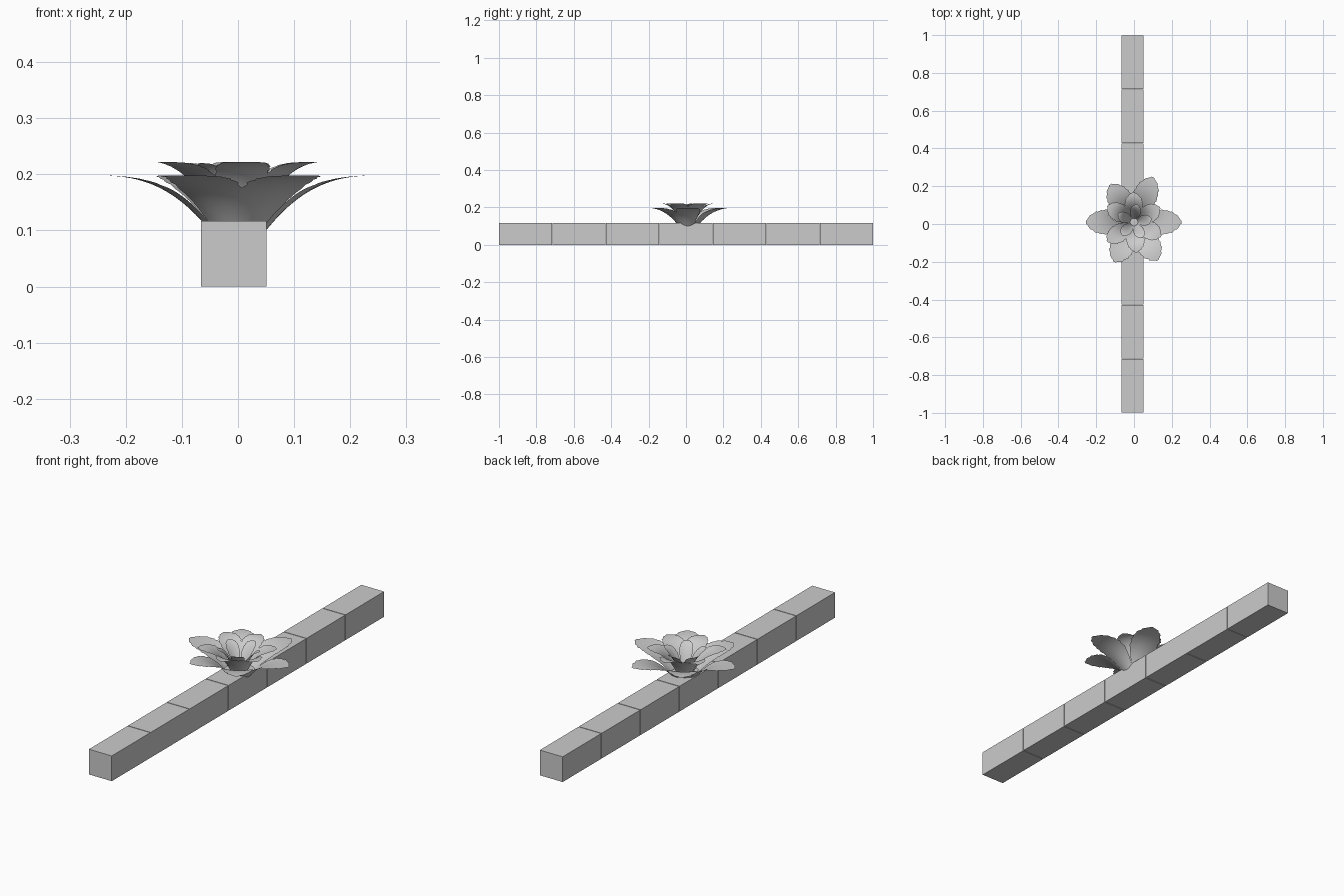
import bpy, bmesh, math, random
from mathutils import Matrix, Vector

if "Cube" in bpy.data.objects:
    bpy.data.objects.remove(bpy.data.objects["Cube"])

random.seed(4)


def make_object(name, bm):
    mesh = bpy.data.meshes.new(name)
    bm.to_mesh(mesh)
    bm.free()
    obj = bpy.data.objects.new(name, mesh)
    bpy.context.collection.objects.link(obj)
    return obj


# Row of seven blocks forming the beam, with hairline joints
def beam_block(index):
    bm = bmesh.new()
    pitch = 2 / 7
    y = -1 + pitch * (index + 0.5)
    bmesh.ops.create_cube(bm, size=1, matrix=Matrix.Translation((-0.0075, y, 0.0585))
                          @ Matrix.Diagonal((0.117, pitch - 0.003, 0.117, 1)))
    make_object(f"beam_block_{index + 1}", bm)


for i in range(7):
    beam_block(i)


# Half-width of a petal along its length (0 = root, 1 = tip), with toothed edge
def half_width(t, width):
    keys = [(0, 0.28), (0.2, 0.62), (0.45, 0.95), (0.6, 1.0), (0.78, 0.85), (0.92, 0.5), (1, 0.12)]
    for (a, wa), (b, wb) in zip(keys, keys[1:]):
        if t <= b:
            w = wa + (wb - wa) * (t - a) / (b - a)
            break
    if t > 0.45:
        w -= 0.09 * ((t * 9) % 1)
    return max(w, 0.05) * width / 2


# One flaring petal: steep at the root, level at the tip, cupped round the axis
def petal(name, angle, reach, width, z_root, z_tip, r_root=0.02, power=2.6):
    bm = bmesh.new()
    rows, cols = 36, 8
    grid = []
    a = math.radians(angle)
    for i in range(rows + 1):
        t = i / rows
        r = r_root + (reach - r_root) * t
        hw = half_width(t, width)
        row = []
        for j in range(cols + 1):
            v = (j / cols * 2 - 1) * hw
            # cupping: petal edges lean toward the centre near the root
            u = r - 0.25 * (1 - t) * abs(v) ** 2 / 0.06
            d = min(1, max(0, (math.hypot(u, v) - r_root) / (reach - r_root)))
            z = z_root + (z_tip - z_root) * (1 - (1 - d) ** power)
            p = Matrix.Rotation(a, 3, 'Z') @ Vector((u, v, z))
            row.append(bm.verts.new((p.x, p.y + 0.01, p.z)))
        grid.append(row)
    for lower, upper in zip(grid, grid[1:]):
        for j in range(cols):
            bm.faces.new((lower[j], upper[j], upper[j + 1], lower[j + 1]))
    for f in bm.faces:
        f.smooth = True
    make_object(name, bm)


# Outer ring: (direction, reach)
outer = [(0, 0.252), (67, 0.258), (122, 0.235), (180, 0.255), (244, 0.235), (302, 0.238)]
for i, (ang, reach) in enumerate(outer):
    petal(f"outer_petal_{i + 1}", ang, reach, 0.135, 0.065, 0.198, 0.025)

# Middle ring
for i in range(6):
    petal(f"middle_petal_{i + 1}", 32 + 60 * i + random.uniform(-5, 5),
          random.uniform(0.155, 0.18), 0.1, 0.075, 0.222, 0.018)

# Small heart petals
for i in range(5):
    petal(f"inner_petal_{i + 1}", 10 + 72 * i, 0.095, 0.06, 0.09, 0.22, 0.01, 1.8)
